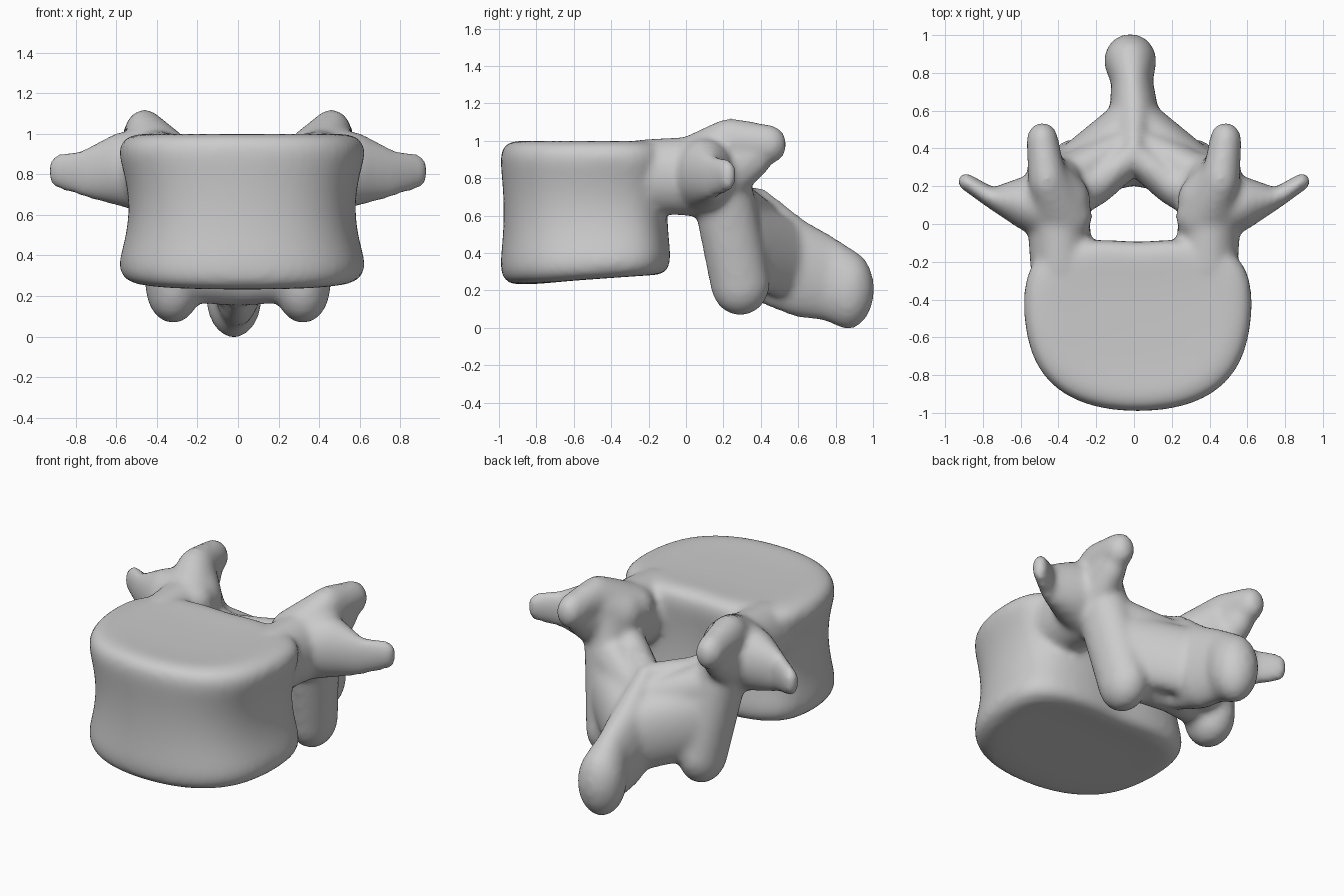
import bpy
import bmesh
from mathutils import Matrix

if "Cube" in bpy.data.objects:
    bpy.data.objects.remove(bpy.data.objects["Cube"], do_unlink=True)

bone = bpy.data.materials.new("bone_grey")
bone.use_nodes = True
bone.diffuse_color = (0.6, 0.6, 0.6, 1)
bone.node_tree.nodes["Principled BSDF"].inputs["Base Color"].default_value = (0.6, 0.6, 0.6, 1)
bone.node_tree.nodes["Principled BSDF"].inputs["Roughness"].default_value = 0.7

parts = []


def finish(bm, name):
    bmesh.ops.recalc_face_normals(bm, faces=bm.faces)
    mesh = bpy.data.meshes.new(name)
    bm.to_mesh(mesh)
    bm.free()
    obj = bpy.data.objects.new(name, mesh)
    bpy.context.collection.objects.link(obj)
    mesh.materials.append(bone)
    parts.append(obj)
    return obj


def limb(name, stations, side=1):
    """Chain of hulls between ellipsoids given as (centre, radii)."""
    for n, pair in enumerate(zip(stations, stations[1:])):
        bm = bmesh.new()
        for (x, y, z), radii in pair:
            m = Matrix.Translation((x * side, y, z)) @ Matrix.Diagonal((*radii, 1))
            bmesh.ops.create_uvsphere(bm, u_segments=20, v_segments=12, radius=1, matrix=m)
        hull = bmesh.ops.convex_hull(bm, input=bm.verts)
        inner = {g for g in hull["geom_interior"] + hull["geom_unused"]
                 if isinstance(g, bmesh.types.BMVert)}
        bmesh.ops.delete(bm, geom=list(inner), context="VERTS")
        finish(bm, f"{name}_{n}")


# Vertebral body: kidney outline lofted through flared rims and a waist
half = [(0, -1.0), (0.22, -0.98), (0.41, -0.905), (0.54, -0.77), (0.6, -0.59),
        (0.615, -0.4), (0.59, -0.22), (0.46, -0.11), (0.2, -0.07), (0, -0.1)]
outline = half + [(-x, y) for x, y in reversed(half[1:-1])]
levels = [(0.5, 0.24), (0.8, 0.235), (0.92, 0.245), (0.985, 0.285), (1.0, 0.35),
          (0.94, 0.47), (0.91, 0.62), (0.94, 0.77), (1.0, 0.89), (0.985, 0.95),
          (0.93, 0.985), (0.82, 1.005), (0.5, 0.99)]
bm = bmesh.new()
rings = []
for s, z in levels:
    sy = s if z < 0.3 or z > 0.9 else (1 + s) / 2
    tilt = 0.07 * (1 - z)
    rings.append([bm.verts.new((0.02 + x * s, -0.53 + (y + 0.53) * sy, z + tilt * (y + 0.9)))
                  for x, y in outline])
count = len(outline)
for low, high in zip(rings, rings[1:]):
    for i in range(count):
        j = (i + 1) % count
        bm.faces.new((low[i], low[j], high[j], high[i]))
bm.faces.new(rings[0])
bm.faces.new(rings[-1])
body = finish(bm, "vertebral_body")
body.modifiers.new("round", "SUBSURF").levels = 2

# Paired processes of the arch
for side, label in ((1, "left"), (-1, "right")):
    limb(label + "_pedicle", [((0.39, -0.22, 0.81), (0.16, 0.15, 0.2)),
                              ((0.4, 0.08, 0.81), (0.17, 0.15, 0.215))], side)
    limb(label + "_transverse_process", [
        ((0.45, 0.09, 0.82), (0.14, 0.18, 0.21)),
        ((0.59, 0.11, 0.825), (0.07, 0.14, 0.18)),
        ((0.75, 0.135, 0.805), (0.05, 0.055, 0.12)),
        ((0.89, 0.225, 0.815), (0.045, 0.045, 0.085))], side)
    limb(label + "_superior_facet", [
        ((0.38, 0.04, 0.9), (0.16, 0.14, 0.125)),
        ((0.46, 0.24, 1.0), (0.1, 0.14, 0.12)),
        ((0.485, 0.44, 0.98), (0.085, 0.1, 0.105))], side)
    limb(label + "_facet_keel", [
        ((0.45, 0.2, 0.83), (0.12, 0.14, 0.17)),
        ((0.475, 0.37, 0.92), (0.085, 0.09, 0.12))], side)
    limb(label + "_medial_facet", [
        ((0.34, 0.12, 0.88), (0.11, 0.14, 0.14)),
        ((0.46, 0.24, 0.98), (0.1, 0.13, 0.12))], side)
    limb(label + "_inferior_facet", [
        ((0.42, 0.17, 0.88), (0.14, 0.16, 0.15)),
        ((0.37, 0.22, 0.6), (0.14, 0.165, 0.15)),
        ((0.32, 0.29, 0.24), (0.135, 0.16, 0.175))], side)
    limb(label + "_upper_lamina", [
        ((0.38, 0.13, 0.72), (0.14, 0.13, 0.16)),
        ((0.2, 0.21, 0.64), (0.1, 0.11, 0.14)),
        ((0, 0.37, 0.59), (0.1, 0.09, 0.16))], side)
    limb(label + "_lower_lamina", [
        ((0.3, 0.28, 0.34), (0.12, 0.14, 0.17)),
        ((0, 0.34, 0.33), (0.1, 0.14, 0.18))], side)
    limb(label + "_lamina_slope", [
        ((0.29, 0.34, 0.44), (0.11, 0.11, 0.22)),
        ((0, 0.56, 0.36), (0.13, 0.12, 0.22))], side)
    limb(label + "_lamina_web", [
        ((0.36, 0.24, 0.66), (0.12, 0.12, 0.15)),
        ((0, 0.46, 0.48), (0.08, 0.09, 0.17))], side)

# Spinous process with a bulbous tip
limb("spinous_process", [
    ((0, 0.4, 0.44), (0.1, 0.1, 0.31)),
    ((0, 0.6, 0.32), (0.13, 0.12, 0.265)),
    ((-0.01, 0.76, 0.265), (0.11, 0.1, 0.23)),
    ((-0.02, 0.865, 0.205), (0.14, 0.142, 0.212))])

# Fuse everything into one soft bone
bpy.ops.object.select_all(action="DESELECT")
for part in parts:
    part.select_set(True)
bpy.context.view_layer.objects.active = body
bpy.ops.object.convert(target="MESH")
bpy.ops.object.join()
vertebra = bpy.context.view_layer.objects.active
vertebra.name = "vertebra"
remesh = vertebra.modifiers.new("fuse", "REMESH")
remesh.mode = "VOXEL"
remesh.voxel_size = 0.02
soften = vertebra.modifiers.new("soften", "SMOOTH")
soften.factor = 0.5
soften.iterations = 10
bpy.ops.object.convert(target="MESH")
bpy.ops.object.shade_smooth()
